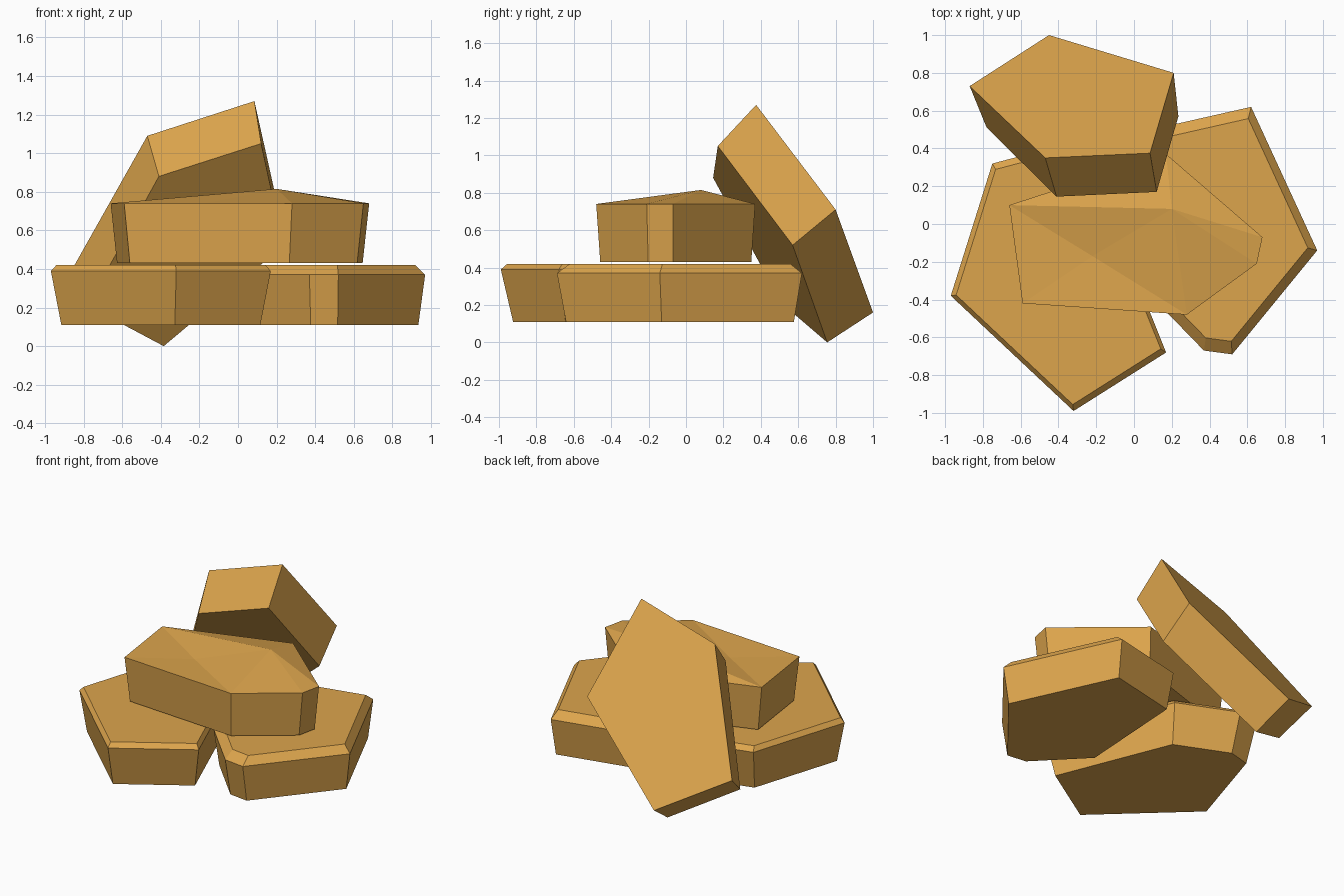
import bpy, bmesh
from mathutils import Vector

cube = bpy.data.objects.get("Cube")
if cube:
    bpy.data.objects.remove(cube, do_unlink=True)

# One sandstone colour
sandstone = bpy.data.materials.new("sandstone_tan")
sandstone.use_nodes = True
colour = (0.72, 0.375, 0.073, 1)
sandstone.diffuse_color = colour
sandstone.node_tree.nodes["Principled BSDF"].inputs["Base Color"].default_value = colour


def bridge(bm, low, high):
    n = len(low)
    for i in range(n):
        j = (i + 1) % n
        bm.faces.new((low[i], low[j], high[j], high[i]))


def finish(bm, name):
    bmesh.ops.recalc_face_normals(bm, faces=bm.faces)
    mesh = bpy.data.meshes.new(name)
    bm.to_mesh(mesh)
    bm.free()
    mesh.materials.append(sandstone)
    obj = bpy.data.objects.new(name, mesh)
    bpy.context.collection.objects.link(obj)
    return obj


def ring(bm, outline, centre, scale, z):
    c = Vector(centre)
    points = [c + (Vector(p) - c) * scale for p in outline]
    return [bm.verts.new((p.x, p.y, z)) for p in points]


def slab(name, outline, centre, layers):
    """Stack scaled copies of an outline into a chamfered stone."""
    bm = bmesh.new()
    rings = [ring(bm, outline, centre, s, z) for s, z in layers]
    for low, high in zip(rings, rings[1:]):
        bridge(bm, low, high)
    bm.faces.new(rings[0])
    bm.faces.new(rings[-1])
    finish(bm, name)


# Two flat base stones with chamfered top rims
slab("right_base_stone",
     [(-.97, -.38), (-.32, -.99), (.17, -.68), (-.18, .19), (-.58, .365), (-.75, .32)],
     (-.4, -.3), [(.905, .11), (1, .39), (.95, .42)])
slab("left_base_stone",
     [(.62, .62), (.09, .5), (.04, -.33), (.37, -.67), (.52, -.69), (.97, -.14)],
     (.47, 0), [(.93, .11), (1, .37), (.9, .42)])

# Upper stone with an off-centre peak and a shallow crease
bm = bmesh.new()
outline = [(-.66, .1), (-.59, -.42), (.28, -.48), (.65, -.21), (.68, -.07), (.17, .37)]
low = ring(bm, outline, (0, -.05), .95, .43)
high = ring(bm, outline, (0, -.05), 1, .74)
bridge(bm, low, high)
bm.faces.new(low)
peak = bm.verts.new((.2, .08, .815))
dip = bm.verts.new((-.22, -.17, .73))
for i in range(6):
    tip = dip if i < 2 else peak
    bm.faces.new((high[i], high[(i + 1) % 6], tip))
for corner in (high[0], high[2]):
    bm.faces.new((corner, dip, peak))
finish(bm, "upper_stone")

# Five-sided slab leaning against the pile at the back
bm = bmesh.new()
outer = [(-.45, 1, .16), (.21, .8, .71), (.085, .375, 1.27), (-.47, .35, 1.09), (-.87, .73, .38)]
inner = [(-.385, .755, 0), (.235, .57, .52), (.12, .17, 1.05), (-.41, .145, .88), (-.78, .51, .21)]
back = [bm.verts.new(p) for p in outer]
front = [bm.verts.new(p) for p in inner]
bridge(bm, back, front)
bm.faces.new(back)
bm.faces.new(front)
finish(bm, "leaning_stone")
